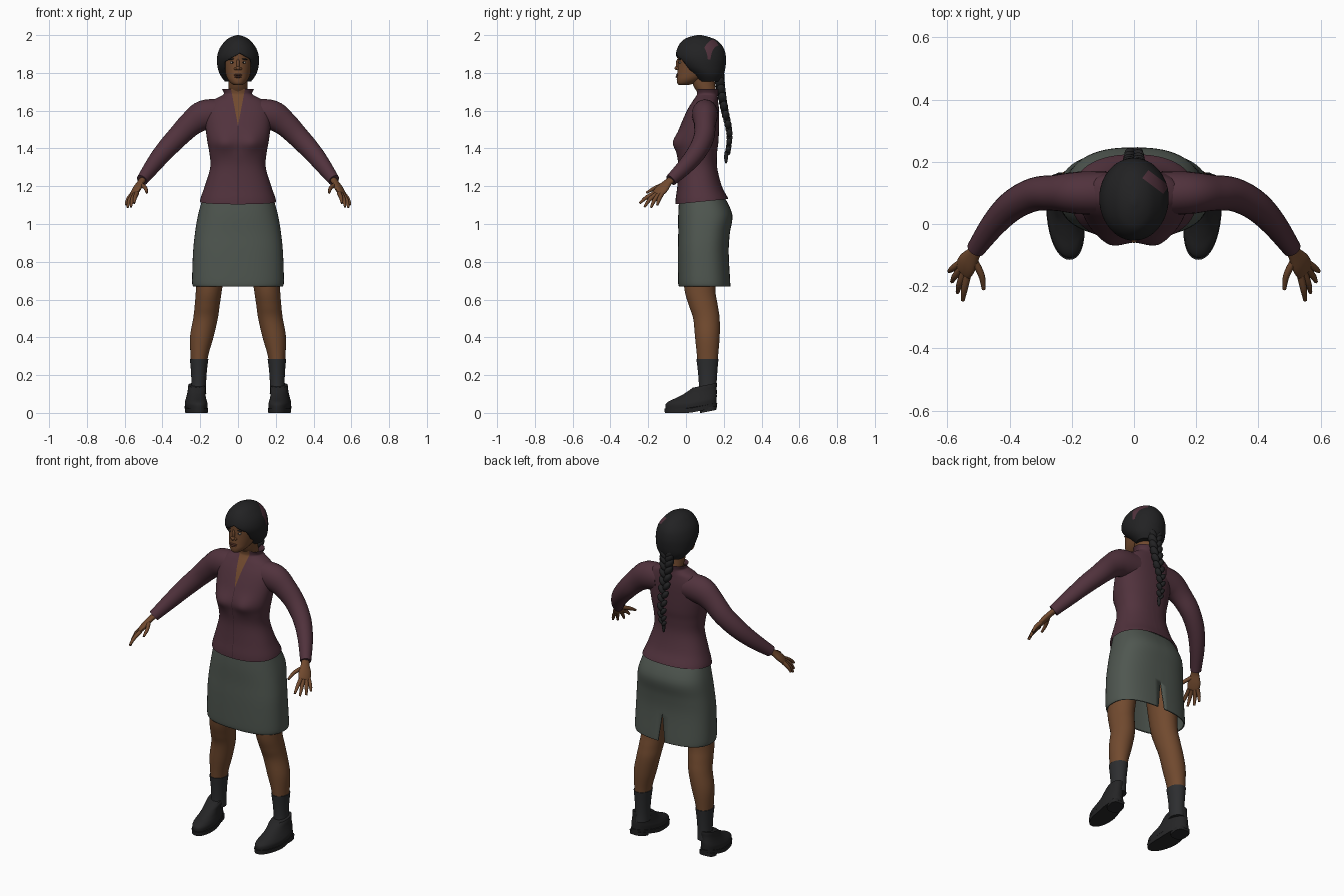
import bpy, bmesh, math
from mathutils import Vector, Matrix, Euler

if "Cube" in bpy.data.objects:
    bpy.data.objects.remove(bpy.data.objects["Cube"])


def material(name, r, g, b):
    m = bpy.data.materials.new(name)
    m.use_nodes = True
    m.diffuse_color = (r, g, b, 1)
    bsdf = m.node_tree.nodes["Principled BSDF"]
    bsdf.inputs["Base Color"].default_value = (r, g, b, 1)
    bsdf.inputs["Roughness"].default_value = 0.8
    return m


SKIN = material("brown skin", .165, .068, .028)
PLUM = material("plum cloth", .082, .032, .046)
SEAM = material("dark plum seam", .04, .016, .024)
SKIRT = material("grey green cloth", .078, .094, .08)
HAIR = material("black hair", .016, .016, .017)
SOCK = material("charcoal knit", .026, .027, .029)
SHOE = material("black leather", .018, .018, .019)
LIP = material("dark lip", .1, .036, .022)
WHITE = material("eye white", .3, .26, .22)
parts = []


def finish(name, bm, *mats):
    bmesh.ops.recalc_face_normals(bm, faces=bm.faces)
    me = bpy.data.meshes.new(name)
    bm.to_mesh(me)
    bm.free()
    for m in mats:
        me.materials.append(m)
    ob = bpy.data.objects.new(name, me)
    bpy.context.collection.objects.link(ob)
    parts.append(ob)
    return ob


def smooth(rows, k=5):
    """Catmull-Rom interpolation of rows of numbers."""
    rows = [Vector(r) for r in rows]
    ext = [rows[0]] + rows + [rows[-1]]
    out = []
    for a, b, c, d in zip(ext, ext[1:], ext[2:], ext[3:]):
        for i in range(k):
            t = i / k
            out.append((b * 2 + (c - a) * t + (a * 2 - b * 5 + c * 4 - d) * t * t
                        + (b * 3 - a - c * 3 + d) * t ** 3) / 2)
    return out + [rows[-1]]


def skin_rings(bm, rings, caps):
    rings = [[bm.verts.new(p) for p in r] for r in rings]
    n = len(rings[0])
    for a, b in zip(rings, rings[1:]):
        for i in range(n):
            bm.faces.new((a[i], a[(i + 1) % n], b[(i + 1) % n], b[i]))
    if caps:
        bm.faces.new(rings[0])
        bm.faces.new(rings[-1])


def region(bm, planes, test):
    """Cut along planes, return faces on the inner side of all of them."""
    planes = [(Vector(p), Vector(n)) for p, n in planes]
    for p, n in planes:
        bmesh.ops.bisect_plane(bm, geom=bm.verts[:] + bm.edges[:] + bm.faces[:],
                               plane_co=p, plane_no=n, dist=1e-5)
    return [f for f in bm.faces if test(f.calc_center_median())
            and all((f.calc_center_median() - p).dot(n) < 0 for p, n in planes)]


def loft(name, rows, *mats, side=1, e=2.0, n=40, caps=True, warp=None, cuts=()):
    """Stack of rounded outlines: (z, centre x, half width, front y, back y)."""
    rings = []
    for z, cx, rx, yf, yb in smooth(rows):
        ring = []
        for i in range(n):
            c, s = math.cos(math.tau * i / n), math.sin(math.tau * i / n)
            x = cx + rx * math.copysign(abs(c) ** (2 / e), c)
            y = (yf + yb) / 2 + (yb - yf) / 2 * math.copysign(abs(s) ** (2 / e), s)
            p = Vector((x, y, z))
            p = warp(p) if warp else p
            ring.append((p.x * side, p.y, p.z))
        rings.append(ring)
    bm = bmesh.new()
    skin_rings(bm, rings, caps)
    for planes, test, action in cuts:
        faces = region(bm, planes, test)
        if action is None:
            bmesh.ops.delete(bm, geom=faces, context='FACES')
        else:
            for f in faces:
                f.material_index = action
    return finish(name, bm, *mats)


def tube(name, rows, mat, side=1, wide=(0, 0, 1), n=20):
    """Tube along a path: (x, y, z, radius across, radius along 'wide')."""
    rows = smooth(rows)
    pts = [Vector(r[:3]) for r in rows]
    rings = []
    for i, p in enumerate(pts):
        d = (pts[min(i + 1, len(pts) - 1)] - pts[max(i - 1, 0)]).normalized()
        u = d.cross(Vector(wide)).normalized()
        v = u.cross(d)
        ring = []
        for j in range(n):
            a = math.tau * j / n
            q = p + u * rows[i][3] * math.cos(a) + v * rows[i][4] * math.sin(a)
            ring.append((q.x * side, q.y, q.z))
        rings.append(ring)
    bm = bmesh.new()
    skin_rings(bm, rings, True)
    return finish(name, bm, mat)


def blobs(name, mat, items):
    """Ellipsoids joined in one object: (location, radii, tilt about y)."""
    bm = bmesh.new()
    for loc, size, tilt in items:
        mx = Matrix.LocRotScale(Vector(loc), Euler((0, tilt, 0)), Vector(size))
        bmesh.ops.create_uvsphere(bm, u_segments=16, v_segments=10, radius=1, matrix=mx)
    return finish(name, bm, mat)


def shell(ob, thickness):
    mod = ob.modifiers.new("thickness", 'SOLIDIFY')
    mod.thickness = thickness
    mod.offset = -1


# Shirt, with bust, open neck, front seam and a hem that rises to the back
def bust(p):
    if p.y < .05:
        p.y -= .02 * math.exp(-((abs(p.x) - .075) / .05) ** 2 - ((p.z - 1.43) / .05) ** 2)
    return p


apex = (0, 0, 1.52)
loft("shirt", [(1.08, 0, .207, -.056, .232), (1.13, 0, .2, -.055, .225),
               (1.2, 0, .176, -.046, .19), (1.3, 0, .147, -.04, .165),
               (1.38, 0, .152, -.05, .165), (1.44, 0, .163, -.056, .172),
               (1.52, 0, .172, -.03, .175), (1.6, 0, .17, .005, .175),
               (1.65, 0, .14, .035, .17), (1.675, 0, .095, .052, .168),
               (1.69, 0, .075, .058, .17), (1.715, 0, .085, .055, .174)],
     PLUM, SKIN, SEAM, e=2.3, n=56, caps=False, warp=bust, cuts=[
         ([((0, -.05, 1.105), (0, -.1, 1))], lambda c: True, None),
         ([(apex, (1, 0, -.19)), (apex, (-1, 0, -.19))], lambda c: c.y < .08, 1),
         ([((.0015, 0, 0), (1, 0, 0)), ((-.0015, 0, 0), (-1, 0, 0)), (apex, (0, 0, 1))],
          lambda c: c.y < .05, 2)])

# Skirt with a slit at the back
vent = (0, 0, .84)
shell(loft("skirt", [(.67, 0, .238, -.038, .235), (.7, 0, .243, -.042, .234),
                     (.85, 0, .238, -.043, .226), (.95, 0, .228, -.041, .232),
                     (1.05, 0, .211, -.041, .245), (1.15, 0, .183, -.035, .2)],
           SKIRT, e=2.5, n=56, caps=False, cuts=[
               ([(vent, (1, 0, .13)), (vent, (-1, 0, .13))], lambda c: c.y > .1, None)]), .006)

# Neck and head
loft("neck", [(1.6, 0, .05, .08, .15), (1.68, 0, .05, .068, .16),
              (1.73, 0, .051, .04, .155), (1.8, 0, .052, .015, .145)], SKIN)
loft("head", [(1.735, 0, .018, -.036, .01), (1.745, 0, .036, -.046, .045),
              (1.765, 0, .053, -.049, .09), (1.79, 0, .064, -.047, .13),
              (1.83, 0, .073, -.044, .16), (1.87, 0, .077, -.042, .17),
              (1.92, 0, .075, -.04, .17), (1.96, 0, .045, -.01, .13)], SKIN)
blobs("nose", SKIN, [((0, -.042, 1.845), (.009, .012, .03), 0),
                     ((0, -.047, 1.825), (.012, .014, .011), 0),
                     ((.012, -.04, 1.822), (.009, .011, .008), 0),
                     ((-.012, -.04, 1.822), (.009, .011, .008), 0)])
blobs("lips", LIP, [((0, -.044, 1.789), (.023, .01, .005), 0),
                    ((0, -.045, 1.779), (.02, .01, .006), 0)])
blobs("eyes", WHITE, [((s * .03, -.031, 1.855), (.013, .007, .006), 0) for s in (1, -1)])
blobs("pupils", HAIR, [((s * .029, -.035, 1.855), (.005, .005, .005), 0) for s in (1, -1)])
blobs("brows", HAIR, [((s * .032, -.032, 1.873), (.018, .007, .004), s * .15) for s in (1, -1)])

# Hair cap with a face opening and a plum slide
mid = Vector((.07, .135, 1.94))
along, across = Vector((.8, -.6, 0)), Vector((.6, .8, 0))
shell(loft("hair", [(1.755, 0, .07, .065, .185), (1.79, 0, .095, .03, .2),
                    (1.83, 0, .108, -.02, .209), (1.88, 0, .111, -.052, .212),
                    (1.93, 0, .097, -.046, .2), (1.97, 0, .066, -.02, .166),
                    (1.99, 0, .038, .018, .122), (2, 0, .006, .06, .08)],
           HAIR, PLUM, n=48, cuts=[
               ([((0, -.045, 1.9), (0, 1.3, 1)), ((.01, 0, 1.905), (.6, 0, 1)),
                 ((.01, 0, 1.905), (-.6, 0, 1))], lambda c: c.y < .09, None),
               ([(mid + d * r * s, d * s) for d, r in ((along, .042), (across, .016))
                 for s in (1, -1)], lambda c: c.z > 1.87, 1)]), .01)

# Braid: overlapping lobes leaning to alternate sides
path = smooth([(.175, 1.79), (.185, 1.71), (.205, 1.6), (.23, 1.48), (.222, 1.38)], 5)
lobes = []
for i, (y, z) in enumerate(path):
    k = 1 - .55 * i / len(path)
    s = 1 if i % 2 else -1
    lobes.append(((s * .019 * k, y, z), (.023 * k, .028 * k, .04 * k), s * .6))
lobes.append(((0, .212, 1.355), (.009, .01, .035), 0))
blobs("braid", HAIR, lobes)

for side, word in ((1, "left"), (-1, "right")):
    # Sleeve
    tube(word + "_sleeve", [(.09, .1, 1.585, .07, .075), (.18, .1, 1.575, .068, .08),
                            (.25, .1, 1.53, .058, .066), (.32, .095, 1.46, .054, .058),
                            (.39, .06, 1.385, .049, .052), (.45, 0, 1.31, .041, .044),
                            (.508, -.08, 1.232, .03, .032)], PLUM, side)
    # Hand
    tube(word + "_palm", [(.5, -.07, 1.24, .018, .022), (.515, -.095, 1.22, .016, .024),
                          (.535, -.125, 1.188, .017, .036), (.548, -.15, 1.163, .013, .034),
                          (.552, -.157, 1.156, .006, .025)], SKIN, side, wide=(.03, .045, -.01))
    fingers = {"thumb": ((.515, -.115, 1.21), (.49, -.165, 1.19), (.483, -.21, 1.165)),
               "index": ((.535, -.165, 1.165), (.545, -.21, 1.14), (.55, -.245, 1.11)),
               "middle": ((.545, -.155, 1.16), (.56, -.192, 1.13), (.567, -.22, 1.09)),
               "ring": ((.555, -.143, 1.158), (.575, -.168, 1.125), (.585, -.185, 1.087)),
               "little": ((.56, -.127, 1.16), (.583, -.143, 1.13), (.594, -.152, 1.1))}
    for finger, pts in fingers.items():
        radii = (.012, .0105, .006)
        tube(word + "_" + finger, [(*p, r, r) for p, r in zip(pts, radii)], SKIN, side, n=10)
    # Leg and sock
    loft(word + "_leg", [(.9, .13, .085, -.02, .17), (.67, .152, .07, -.01, .155),
                         (.57, .163, .066, .015, .168), (.5, .172, .065, .038, .178),
                         (.4, .192, .062, .048, .178), (.28, .206, .044, .06, .168),
                         (.12, .208, .036, .072, .158)], SKIN, side=side)
    loft(word + "_sock", [(.1, .21, .042, .065, .164), (.15, .208, .039, .068, .162),
                          (.22, .207, .042, .063, .166), (.285, .206, .049, .055, .172)],
         SOCK, side=side)

    # Shoe, its toe turned in and its heel slightly raised
    def tread(p):
        return Vector((p.x - .1 * (.04 - p.y), p.y, p.z + .2 * max(0, p.y - .02)))

    loft(word + "_shoe", [(.02, .222, .056, -.108, .16), (.045, .222, .058, -.108, .162),
                          (.062, .221, .054, -.09, .163), (.08, .219, .049, -.05, .162),
                          (.1, .216, .046, -.012, .162), (.118, .213, .046, .015, .164),
                          (.13, .213, .043, .035, .163)], SHOE, side=side, e=2.2, warp=tread)
    loft(word + "_sole", [(0, .222, .058, -.112, .163), (.024, .222, .06, -.115, .166)],
         SHOE, side=side, e=2.2, warp=tread)
    loft(word + "_heel", [(-.012, .222, .045, .075, .16), (.01, .222, .046, .075, .162)],
         SHOE, side=side, e=2.8, warp=tread)

# Smooth shading with crisp edges
for ob in bpy.context.selected_objects:
    ob.select_set(False)
for ob in parts:
    ob.select_set(True)
bpy.context.view_layer.objects.active = parts[0]
bpy.ops.object.shade_smooth_by_angle(angle=math.radians(40))
